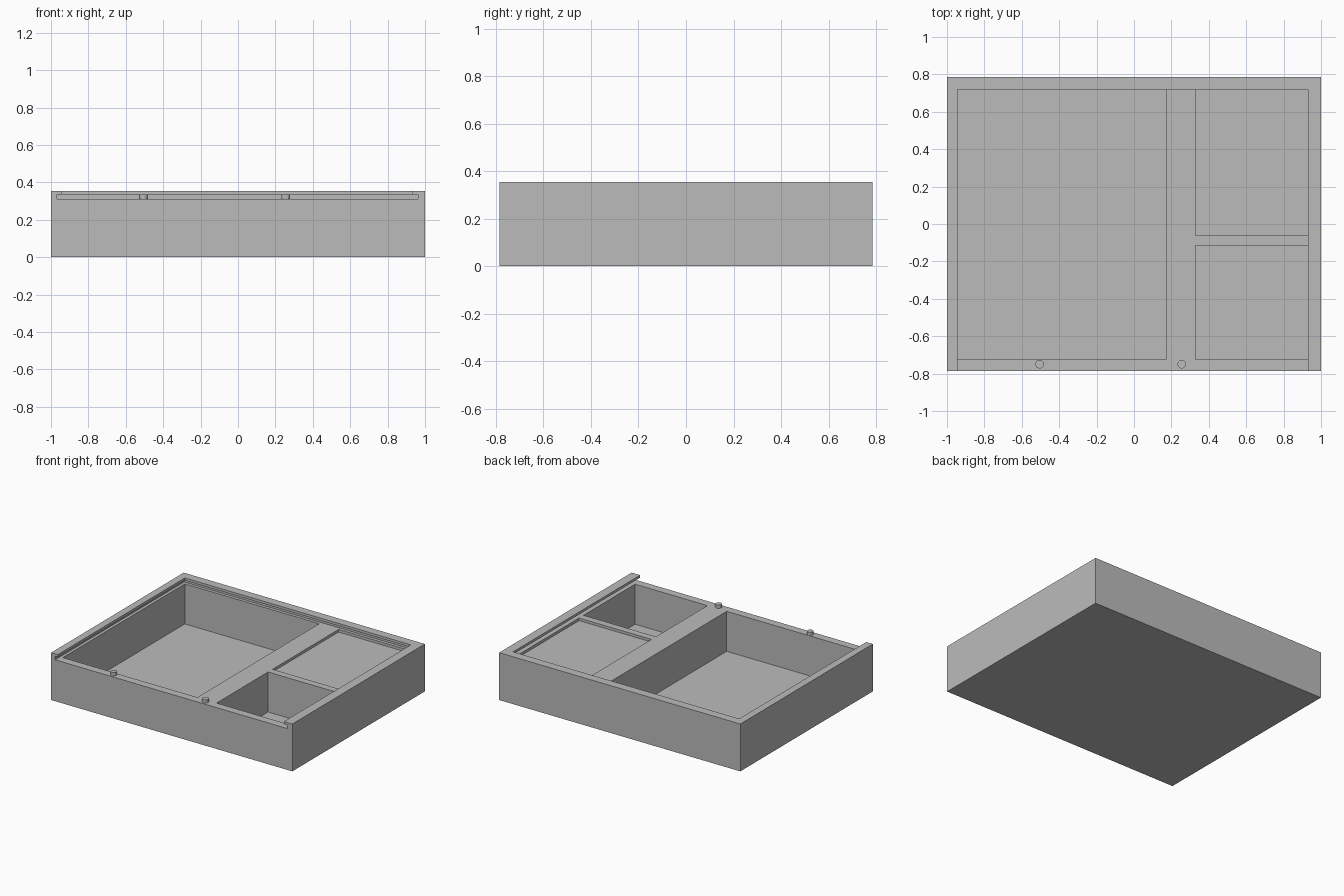
import bpy, bmesh
from mathutils import Matrix, Vector

if "Cube" in bpy.data.objects:
    bpy.data.objects.remove(bpy.data.objects["Cube"])

grey = bpy.data.materials.new("plain grey")
grey.diffuse_color = (0.5, 0.5, 0.5, 1)
grey.use_nodes = True
grey.node_tree.nodes["Principled BSDF"].inputs["Base Color"].default_value = grey.diffuse_color


def add_object(name, bm):
    mesh = bpy.data.meshes.new(name)
    bm.to_mesh(mesh)
    bm.free()
    mesh.materials.append(grey)
    obj = bpy.data.objects.new(name, mesh)
    bpy.context.collection.objects.link(obj)
    return obj


def box(name, x0, x1, y0, y1, z0, z1):
    bm = bmesh.new()
    size = Matrix.Diagonal((x1 - x0, y1 - y0, z1 - z0, 1))
    centre = Vector(((x0 + x1) / 2, (y0 + y1) / 2, (z0 + z1) / 2))
    bmesh.ops.create_cube(bm, size=1, matrix=Matrix.Translation(centre) @ size)
    return add_object(name, bm)


def cut(target, cutter):
    mod = target.modifiers.new("cut", 'BOOLEAN')
    mod.operation = 'DIFFERENCE'
    mod.solver = 'EXACT'
    mod.object = cutter
    bpy.context.view_layer.objects.active = target
    bpy.ops.object.modifier_apply(modifier=mod.name)
    bpy.data.objects.remove(cutter)


WIDTH, DEPTH, HEIGHT = 1.0, 0.785, 0.355
LEDGE = 0.31                      # level of the tray top under the lid groove
LEFT, RIGHT, BACK, FRONT = -0.945, 0.93, 0.72, -0.725

# Solid tray body
tray = box("tray_body", -WIDTH, WIDTH, -DEPTH, DEPTH, 0, HEIGHT)

# Sliding lid groove, open at the front, with a narrower opening above it
cut(tray, box("lid_groove", -0.967, 0.962, -0.9, 0.743, LEDGE, 0.336))
cut(tray, box("lid_opening", LEFT, RIGHT, -0.9, BACK, 0.325, 0.45))

# Compartments: large deep, small deep, shallow
cut(tray, box("large_pocket", LEFT, 0.17, FRONT, BACK, 0.01, 0.32))
cut(tray, box("small_pocket", 0.33, RIGHT, FRONT, -0.115, 0.01, 0.32))
cut(tray, box("shallow_pocket", 0.33, RIGHT, -0.062, BACK, 0.29, 0.32))

# Lid stop pegs on the front wall
for side, x in (("left", -0.505), ("right", 0.255)):
    bm = bmesh.new()
    bmesh.ops.create_cone(bm, cap_ends=True, segments=12, radius1=0.023, radius2=0.023,
                          depth=0.025, matrix=Matrix.Translation((x, -0.75, 0.3215)))
    add_object(side + "_lid_peg", bm)
